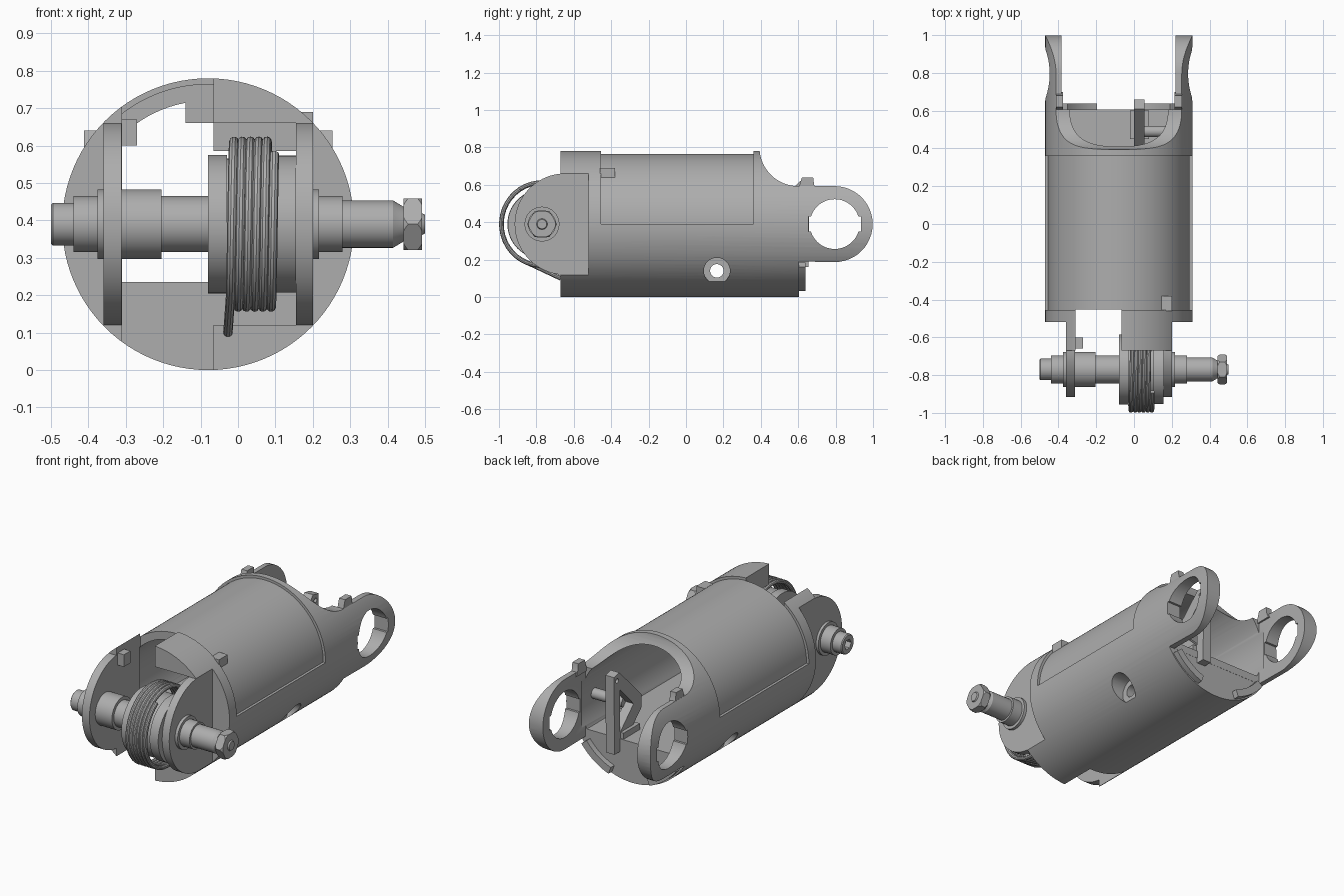
import bpy, bmesh, math
from mathutils import Vector

if "Cube" in bpy.data.objects:
    bpy.data.objects.remove(bpy.data.objects["Cube"], do_unlink=True)

steel = bpy.data.materials.new("grey steel")
steel.use_nodes = True
GREY = (0.42, 0.42, 0.42, 1)
steel.diffuse_color = GREY
steel.node_tree.nodes["Principled BSDF"].inputs["Base Color"].default_value = GREY

CX, CZ, R = -0.08, 0.39, 0.39      # body axis and radius
AY = -0.77                         # drum shaft position


def arc(u, v, r, a0, a1, n=24):
    """Points on an arc, angles in degrees."""
    return [(u + r * math.cos(math.radians(a0 + (a1 - a0) * i / n)),
             v + r * math.sin(math.radians(a0 + (a1 - a0) * i / n))) for i in range(n + 1)]


def circle(u, v, r, n=48, turn=0):
    return arc(u, v, r, turn, turn + 360, n)[:-1]


def from_bmesh(name, bm):
    bmesh.ops.recalc_face_normals(bm, faces=bm.faces)
    mesh = bpy.data.meshes.new(name)
    bm.to_mesh(mesh)
    bm.free()
    mesh.materials.append(steel)
    ob = bpy.data.objects.new(name, mesh)
    bpy.context.collection.objects.link(ob)
    return ob


def prism(name, pts, axis, a, b):
    """Extrude a profile along x (points are y, z) or y (points are x, z)."""
    bm = bmesh.new()
    put = (lambda p, t: (t, *p)) if axis == "x" else (lambda p, t: (p[0], t, p[1]))
    lo = [bm.verts.new(put(p, a)) for p in pts]
    hi = [bm.verts.new(put(p, b)) for p in pts]
    bm.faces.new(lo)
    bm.faces.new(hi)
    for i in range(len(pts)):
        j = (i + 1) % len(pts)
        bm.faces.new((lo[i], lo[j], hi[j], hi[i]))
    return from_bmesh(name, bm)


def box(name, x0, x1, y0, y1, z0, z1):
    return prism(name, [(y0, z0), (y1, z0), (y1, z1), (y0, z1)], "x", x0, x1)


def lathe(name, steps, n=48):
    """Turn (x, radius) steps around the shaft axis."""
    bm = bmesh.new()
    rings = [[bm.verts.new((x, y, z)) for y, z in circle(AY, CZ, r, n)] for x, r in steps]
    for a, b in zip(rings, rings[1:]):
        for i in range(n):
            j = (i + 1) % n
            bm.faces.new((a[i], a[j], b[j], b[i]))
    bm.faces.new(rings[0])
    bm.faces.new(rings[-1])
    return from_bmesh(name, bm)


def combine(ob, cutter, op="DIFFERENCE"):
    mod = ob.modifiers.new(op, "BOOLEAN")
    mod.operation, mod.object, mod.solver = op, cutter, "EXACT"
    bpy.context.view_layer.objects.active = ob
    bpy.ops.object.modifier_apply(modifier=mod.name)
    bpy.data.objects.remove(cutter, do_unlink=True)


# Housing: side profile limited to a round section
side = ([(-0.67, -0.02), (0.605, -0.02), (0.605, 0.19)]
        + arc(0.795, CZ, 0.203, -90, 90)
        + arc(0.6, 0.8, 0.207, 270, 180, 16) + [(0.38, 0.8), (-0.67, 0.8)])
body = prism("housing", side, "x", -0.6, 0.5)
combine(body, prism("round", circle(CX, CZ, R, 96), "y", -0.8, 1.1), "INTERSECT")

# Bore with a flat floor, opened between the rear lugs
floor = math.degrees(math.asin((0.235 - CZ) / 0.33))
combine(body, prism("bore", arc(CX, CZ, 0.33, floor, 180 - floor, 64), "y", -0.46, 0.64))
combine(body, box("lug_gap", -0.385, 0.22, 0.606, 1.1, -0.1, 1))

# Recessed band over the upper half
band = arc(CX, CZ, 0.5, 0, 180, 64) + arc(CX, CZ, 0.375, 180, 0, 64)
combine(body, prism("band", band, "y", -0.455, 0.36))

# Front openings: drum bay, open left side, outer flats
for b in [(-0.31, 0.155, -0.8, -0.45, 0.12, 0.66), (-0.31, -0.065, -0.8, -0.452, -0.1, 1),
          (0.2, 0.6, -0.8, -0.52, -0.1, 1), (-0.6, -0.36, -0.8, -0.52, -0.1, 1)]:
    combine(body, box("cut", *b))

# Cross hole with counterbores, pivot holes with key slots
combine(body, prism("drill", circle(0.165, 0.14, 0.036, 32), "x", -0.6, 0.5))
for x0, x1 in [(-0.6, -0.32), (0.16, 0.5)]:
    combine(body, prism("counterbore", circle(0.165, 0.14, 0.07, 40), "x", x0, x1))
combine(body, prism("pivot", circle(0.795, CZ, 0.133, 64), "x", -0.6, 0.5))
combine(body, box("key_slot", -0.6, 0.5, 0.655, 0.935, 0.35, 0.43))

# Rounded cheek plates beside the drum
cheek = [(-0.46, 0.12), (-0.645, 0.12)] + arc(-0.645, CZ, 0.271, 270, 90, 40)[1:] + [(-0.46, 0.661)]
for name, x0, x1 in [("right_cheek", 0.155, 0.2), ("left_cheek", -0.36, -0.312)]:
    prism(name, cheek, "x", x0, x1)
box("left_cheek_stop", -0.315, -0.27, -0.66, -0.6, 0.6, 0.67)

# Inner lip above the drum and small tab beside it
box("drum_bay_lip", -0.065, 0.2, -0.46, -0.38, 0.585, 0.69)
box("lip_tab", -0.14, -0.06, -0.45, -0.38, 0.66, 0.725)

# Lug tabs and end ribs
for name, x0, x1 in [("left_lug_tab", -0.412, -0.375), ("right_lug_tab", 0.215, 0.253)]:
    prism(name, [(0.6, 0.57), (0.7, 0.57), (0.685, 0.6), (0.68, 0.64), (0.62, 0.64), (0.61, 0.61)],
          "x", x0, x1)
for name, a0, a1 in [("left_end_rib", 217, 250), ("right_end_rib", 290, 323)]:
    prism(name, arc(CX, CZ, 0.382, a0, a1, 12) + arc(CX, CZ, 0.34, a1, a0, 12), "y", 0.58, 0.638)

# Triangular rear bracket and its pin
bracket = prism("rear_bracket", [(0.6, 0.16), (0.655, 0.16), (0.66, 0.61), (0.61, 0.62),
                                 (0.41, 0.42), (0.41, 0.34)], "x", 0.0, 0.055)
combine(bracket, prism("window", [(0.605, 0.27), (0.605, 0.52), (0.48, 0.39)], "x", -0.1, 0.2))
combine(bracket, prism("eye", circle(0.632, 0.58, 0.013, 16), "x", -0.1, 0.2))
prism("bracket_pin", circle(0.49, CZ, 0.03, 24), "x", 0.05, 0.245)
box("bracket_foot", -0.02, 0.08, 0.45, 0.6, 0.2, 0.27)

# Shaft with collars and a bolt end
shaft = lathe("shaft", [(-0.5, 0.052), (-0.495, 0.057), (-0.44, 0.057), (-0.44, 0.075),
                        (-0.375, 0.075), (-0.375, 0.093), (-0.205, 0.093), (-0.205, 0.075),
                        (0.19, 0.075), (0.19, 0.093), (0.217, 0.093), (0.217, 0.075), (0.28, 0.075),
                        (0.28, 0.063), (0.415, 0.063), (0.445, 0.045), (0.49, 0.03), (0.5, 0.025)])
combine(shaft, prism("socket", circle(AY, CZ, 0.03, 6), "x", -0.6, -0.46))
nut = prism("hex_nut", circle(AY, CZ, 0.08, 6, 0), "x", 0.443, 0.492)
combine(nut, lathe("nut_chamfer", [(0.44, 0.07), (0.455, 0.08), (0.48, 0.08), (0.495, 0.07)]),
        "INTERSECT")

# Spring drum
lathe("spring_drum", [(-0.08, 0.185), (-0.03, 0.185), (-0.03, 0.175), (0.1, 0.175),
                      (0.1, 0.183), (0.155, 0.183)], 64)

# Coil spring with a straight tail
curve = bpy.data.curves.new("coil_spring", "CURVE")
curve.dimensions, curve.bevel_depth, curve.bevel_resolution = "3D", 0.0125, 3
curve.use_fill_caps = True
turns, per = 5, 40
path = [Vector((-0.027, -0.67, 0.1))]
for i in range(turns * per + 14):
    t = math.radians(240) - 2 * math.pi * i / per
    path.append(Vector((-0.02 + 0.118 * i / (turns * per + 14),
                        AY + 0.217 * math.cos(t), CZ + 0.222 * math.sin(t))))
line = curve.splines.new("POLY")
line.points.add(len(path) - 1)
for p, co in zip(line.points, path):
    p.co = (*co, 1)
spring_curve = bpy.data.objects.new("spring_path", curve)
bpy.context.collection.objects.link(spring_curve)
mesh = bpy.data.meshes.new_from_object(spring_curve.evaluated_get(bpy.context.evaluated_depsgraph_get()))
bpy.data.objects.remove(spring_curve, do_unlink=True)
mesh.materials.clear()
mesh.materials.append(steel)
bpy.context.collection.objects.link(bpy.data.objects.new("coil_spring", mesh))

# Smooth round surfaces, keep machined edges crisp
for ob in bpy.context.collection.objects:
    if ob.type == "MESH" and steel.name in ob.data.materials:
        bpy.ops.object.select_all(action="DESELECT")
        ob.select_set(True)
        bpy.context.view_layer.objects.active = ob
        bpy.ops.object.shade_smooth_by_angle(angle=math.radians(30))
